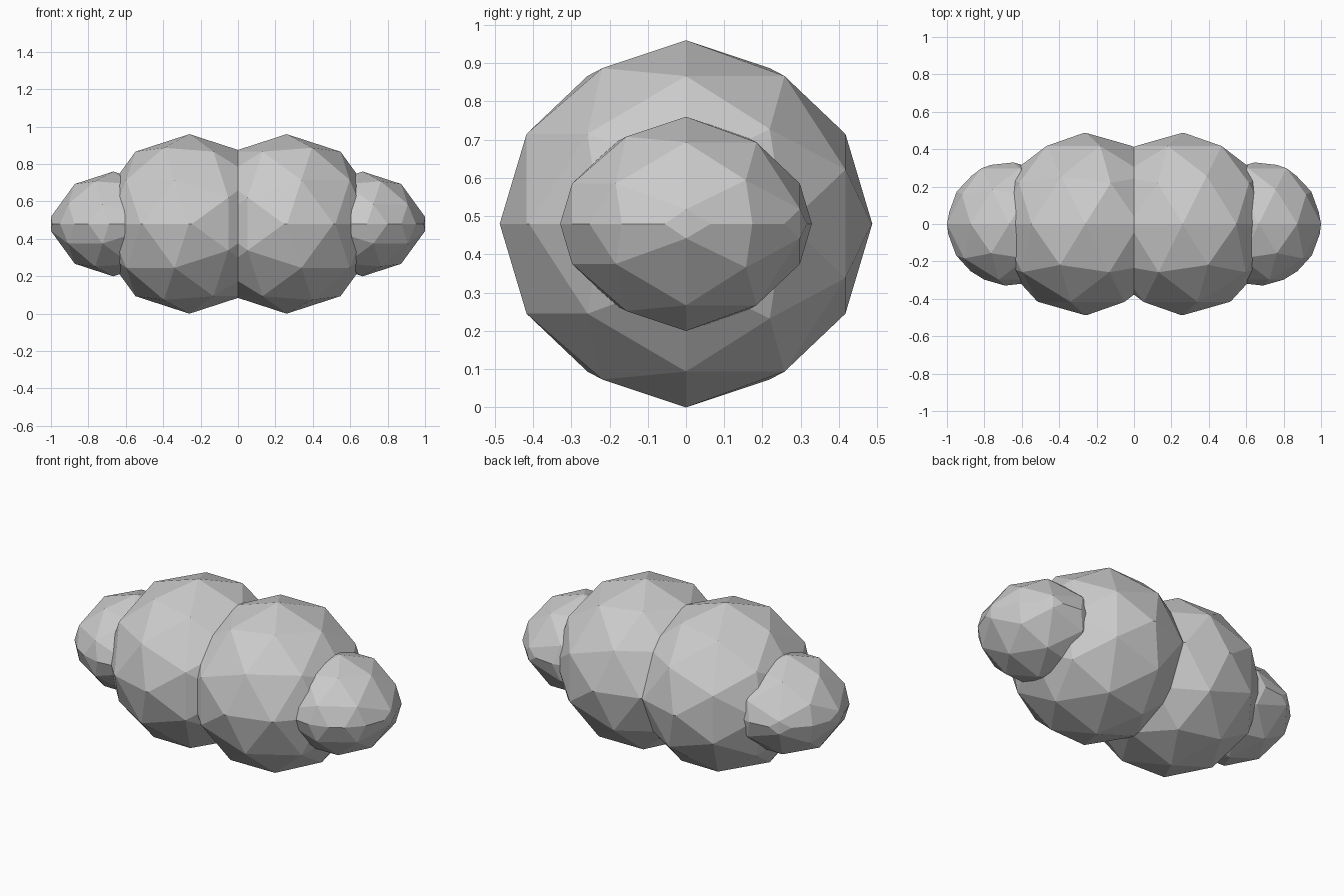
import bpy, bmesh, math
from itertools import combinations
from mathutils import Matrix, Vector

if "Cube" in bpy.data.objects:
    bpy.data.objects.remove(bpy.data.objects["Cube"])

MID_Z = 0.48
PHI = (1 + 5 ** 0.5) / 2


def geodesic_points():
    """Icosahedron corners plus edge midpoints, pushed onto the unit sphere."""
    corners = []
    for a in (-1, 1):
        for b in (-PHI, PHI):
            corners += [Vector((0, a, b)), Vector((a, b, 0)), Vector((b, 0, a))]
    mids = [p + q for p, q in combinations(corners, 2) if (p - q).length < 2.1]
    return [p.normalized() for p in corners + mids]


def puff_pair(name, x, z, radius):
    """Faceted puff, cut at mid height, mirrored down and to the left."""
    bm = bmesh.new()
    turn = Matrix.Rotation(math.atan(1 / PHI), 3, 'Z')
    for p in geodesic_points():
        bm.verts.new(turn @ p * radius + Vector((x, 0, z - MID_Z)))
    bmesh.ops.convex_hull(bm, input=bm.verts[:])
    bmesh.ops.bisect_plane(bm, geom=bm.verts[:] + bm.edges[:] + bm.faces[:],
                           plane_co=(0, 0, 0), plane_no=(0, 0, 1), clear_inner=True)
    bmesh.ops.recalc_face_normals(bm, faces=bm.faces[:])
    # make sure the open shell faces outward
    top = max(bm.faces, key=lambda f: f.calc_center_median().z)
    if top.normal.z < 0:
        bmesh.ops.reverse_faces(bm, faces=bm.faces[:])
    mesh = bpy.data.meshes.new(name)
    bm.to_mesh(mesh)
    bm.free()
    ob = bpy.data.objects.new(name, mesh)
    ob.location.z = MID_Z
    bpy.context.collection.objects.link(ob)
    mirror = ob.modifiers.new("mirror", 'MIRROR')
    mirror.use_axis = (True, False, True)
    return ob


# Two large middle puffs and two small end puffs
puff_pair("large_puffs", 0.26, 0.47, 0.49)
puff_pair("small_puffs", 0.667, 0.41, 0.35)
